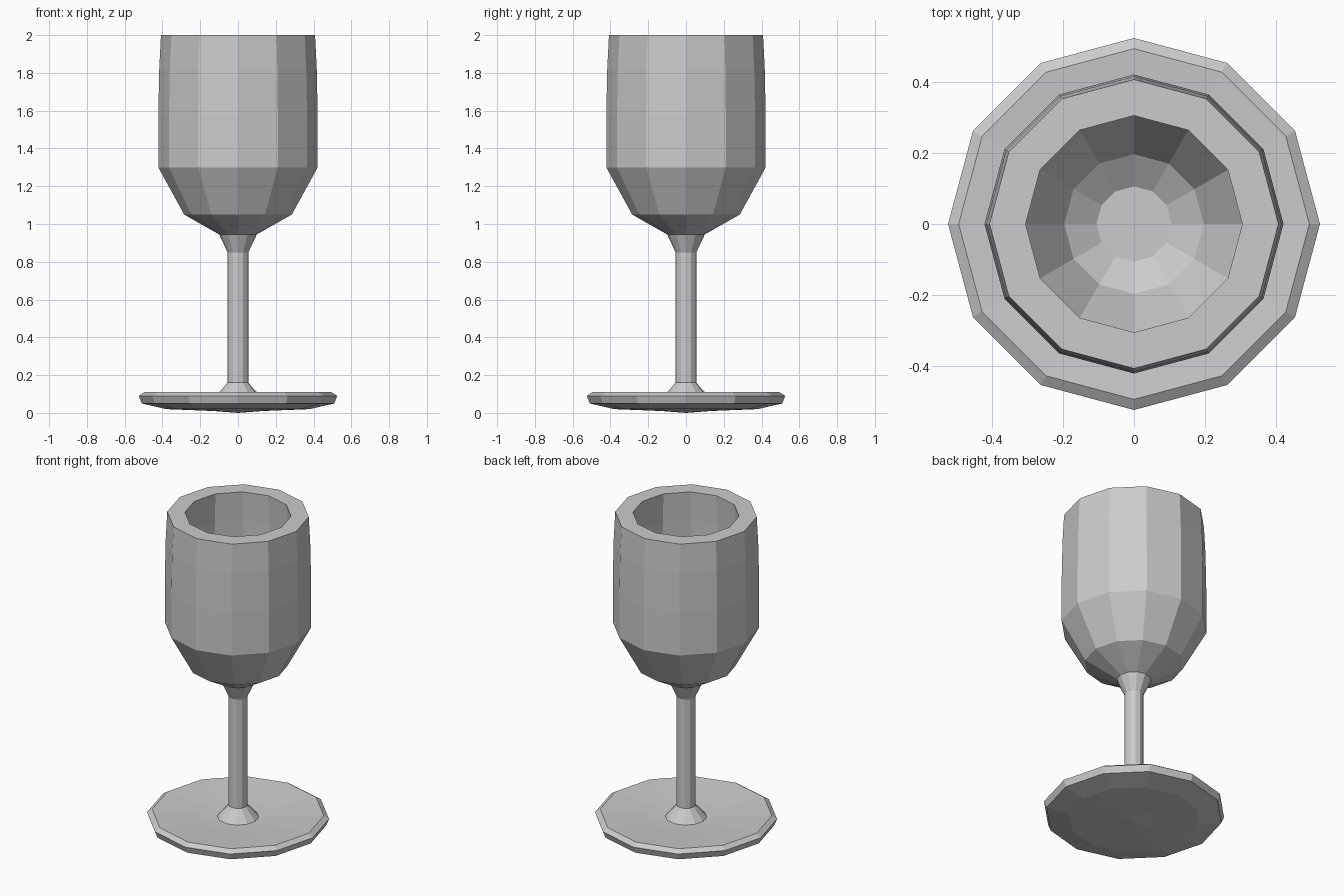
import bpy, bmesh
from math import cos, sin, tau

cube = bpy.data.objects.get("Cube")
if cube:
    bpy.data.objects.remove(cube)

SIDES = 12

grey = bpy.data.materials.new("plain_grey")
grey.use_nodes = True
colour = (0.6, 0.6, 0.6, 1)
grey.diffuse_color = colour
grey.node_tree.nodes["Principled BSDF"].inputs["Base Color"].default_value = colour


def lathe(name, profile):
    """Spin a (radius, height) profile around z; ends at radius 0 become points."""
    bm = bmesh.new()
    rings = []
    for r, z in profile:
        if r == 0:
            rings.append([bm.verts.new((0, 0, z))] * SIDES)
        else:
            rings.append([bm.verts.new((r * cos(tau * i / SIDES), r * sin(tau * i / SIDES), z))
                          for i in range(SIDES)])
    for low, high in zip(rings, rings[1:]):
        for i in range(SIDES):
            j = (i + 1) % SIDES
            corners = dict.fromkeys((low[i], low[j], high[j], high[i]))
            bm.faces.new(list(corners))
    bmesh.ops.recalc_face_normals(bm, faces=bm.faces)
    mesh = bpy.data.meshes.new(name)
    bm.to_mesh(mesh)
    bm.free()
    mesh.materials.append(grey)
    obj = bpy.data.objects.new(name, mesh)
    bpy.context.collection.objects.link(obj)
    return obj


# Underside of the foot, its bevelled edge and slightly dished top
foot = [(0, 0), (0.13, 0.01), (0.38, 0.02), (0.51, 0.05), (0.525, 0.09),
        (0.495, 0.11), (0.22, 0.09), (0.12, 0.085)]
# Flared stem
stem = [(0.055, 0.16), (0.055, 0.85), (0.1, 0.945)]
# Outside of the bowl up to the rim, then the inside down to the floor
bowl = [(0.285, 1.05), (0.422, 1.3), (0.422, 1.57), (0.417, 1.82), (0.408, 2.0),
        (0.306, 2.0), (0.315, 1.82), (0.32, 1.57), (0.32, 1.32),
        (0.197, 1.11), (0.106, 1.05), (0, 1.05)]

lathe("goblet", foot + stem + bowl)
